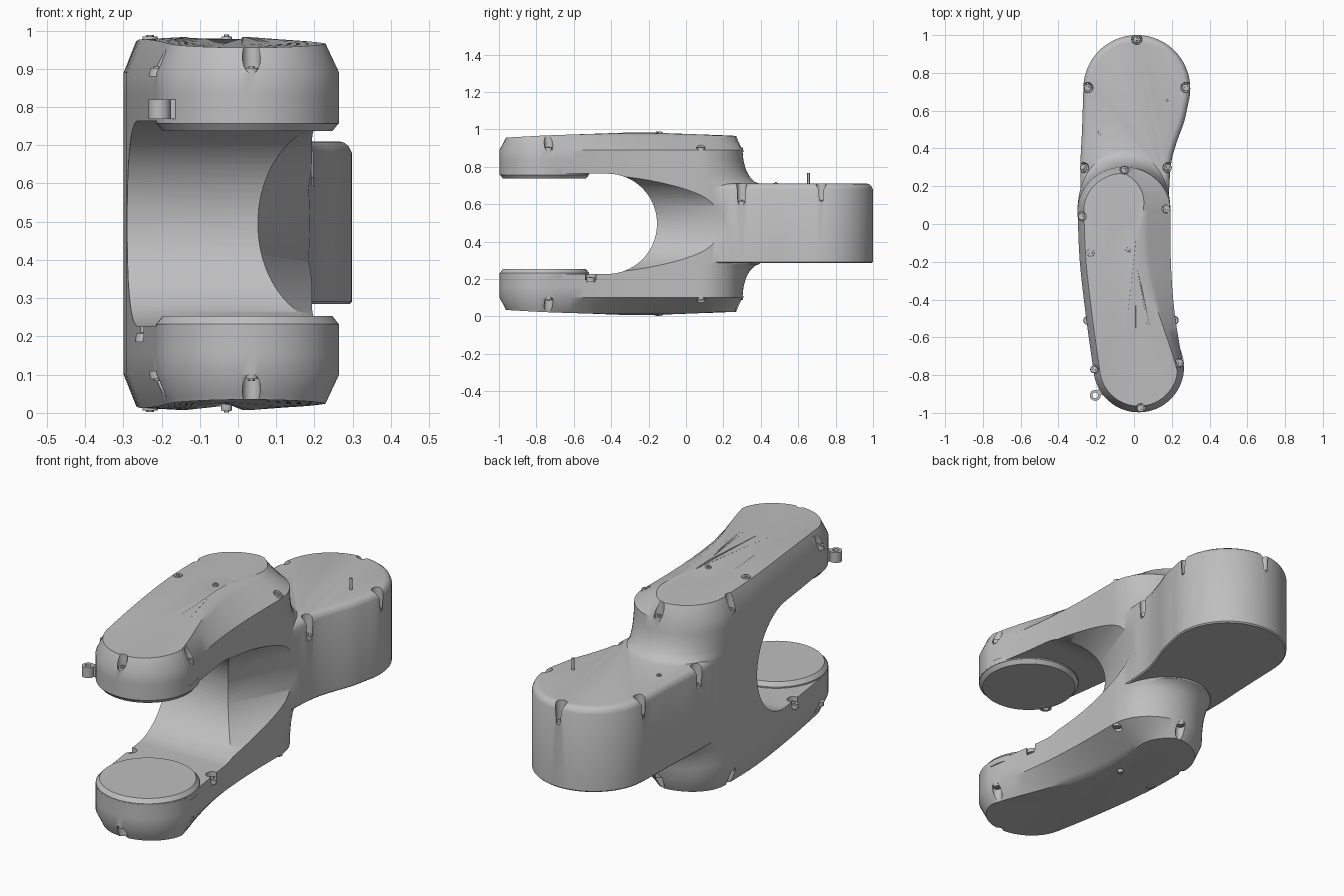
import bpy, bmesh, math
from mathutils import Vector

if "Cube" in bpy.data.objects:
    bpy.data.objects.remove(bpy.data.objects["Cube"], do_unlink=True)

MID = 0.495  # height of the symmetry plane


def material(name, value):
    m = bpy.data.materials.new(name)
    m.use_nodes = True
    m.diffuse_color = (value, value, value, 1)
    m.node_tree.nodes["Principled BSDF"].inputs["Base Color"].default_value = (value, value, value, 1)
    return m


GREY = material("plain grey", 0.52)


def finish(bm, name):
    bmesh.ops.recalc_face_normals(bm, faces=bm.faces)
    me = bpy.data.meshes.new(name)
    bm.to_mesh(me)
    bm.free()
    me.materials.append(GREY)
    ob = bpy.data.objects.new(name, me)
    bpy.context.collection.objects.link(ob)
    return ob


def activate(ob):
    bpy.ops.object.select_all(action='DESELECT')
    ob.select_set(True)
    bpy.context.view_layer.objects.active = ob


def smooth(ob, angle=32):
    activate(ob)
    bpy.ops.object.shade_smooth_by_angle(angle=math.radians(angle))


def loft_into(bm, loops):
    """Skin a list of equal-length closed loops and cap both ends."""
    rings = [[bm.verts.new(p) for p in loop] for loop in loops]
    n = len(rings[0])
    for a, b in zip(rings, rings[1:]):
        for i in range(n):
            j = (i + 1) % n
            bm.faces.new((a[i], a[j], b[j], b[i]))
    bm.faces.new(rings[0][::-1])
    bm.faces.new(rings[-1])


def loft(name, loops):
    bm = bmesh.new()
    loft_into(bm, loops)
    return finish(bm, name)


def tube(bm, x, y, z0, z1, r0, r1=None, sides=20):
    r1 = r0 if r1 is None else r1
    ring = [2 * math.pi * i / sides for i in range(sides)]
    loft_into(bm, [[(x + r * math.cos(a), y + r * math.sin(a), z) for a in ring]
                   for r, z in ((r0, z0), (r1, z1))])


def arc(cx, cy, rx, ry, a0, a1, n):
    return [Vector((cx + rx * math.cos(t), cy + ry * math.sin(t)))
            for t in (math.radians(a0 + (a1 - a0) * i / n) for i in range(n + 1))]


def spline(p0, points, p3, steps=4):
    """Interior samples of a smooth curve from p0 through points to p3."""
    pts = [p0] + [Vector(p) for p in points] + [p3]
    ext = [2 * pts[0] - pts[1]] + pts + [2 * pts[-1] - pts[-2]]
    out = []
    for k in range(len(pts) - 1):
        a, b, c, d = ext[k:k + 4]
        for s in range(steps):
            t = s / steps
            out.append(0.5 * (2 * b + (c - a) * t + (2 * a - 5 * b + 4 * c - d) * t * t
                              + (3 * b - a - 3 * c + d) * t ** 3))
    return out[1:]


def normals(loop):
    n = len(loop)
    res = []
    for i in range(n):
        t = (loop[(i + 1) % n] - loop[i - 1]).normalized()
        res.append(Vector((t.y, -t.x)))
    return res


# Fork outline in plan, counter-clockwise
nose = arc(0.025, -0.757, 0.24, 0.24, 186, 356, 32)
heel = arc(-0.053, 0.07, 0.246, 0.232, 0, 180, 32)
right = spline(nose[-1], [(0.215, -0.47), (0.195, -0.2)], heel[0])
left = spline(heel[-1], [(-0.287, -0.2), (-0.253, -0.5)], nose[0])
fork = nose + right + heel + left
fork_n = normals(fork)


def fork_loop(h, flare=0.0):
    return [(p.x, p.y + flare * (max(0, n.y) if p.y > 0.07 else 0), MID + h)
            for p, n in zip(fork, fork_n)]


def crown_loop(sign, shrink=1.0, rise=0.0, share=1.0, drop=0.0):
    """Inset loop of the crown, with a wide bevel along the +x side."""
    out = []
    for p, n in zip(fork, fork_n):
        t = min(1, max(0, (p.y + 0.85) / 0.8))
        width = 0.033 + 0.11 * t * t * (3 - 2 * t) * max(0, n.x)
        q = p - n * width * share
        q = Vector((-0.03, -0.25)) + (q - Vector((-0.03, -0.25))) * shrink
        h = 0.482 - 0.022 * ((p.y + 0.25) / 0.75) ** 2 + rise - drop
        out.append((q.x, q.y, MID + sign * h))
    return out


half = [fork_loop(h, f) for h, f in
        ((0.2, 0.1), (0.215, 0.09), (0.225, 0.065), (0.25, 0.04), (0.29, 0.018), (0.34, 0.005), (0.395, 0))]
half += [crown_loop(1, share=0.85, drop=0.012), crown_loop(1), crown_loop(1, 0.5, 0.006)]
mirrored = [[(x, y, 2 * MID - z) for x, y, z in loop] for loop in reversed(half)]
body = loft("forked_housing", mirrored + half)

# Rear joint housing
tail = arc(0.015, 0.717, 0.283, 0.283, -15, 180, 40)
rear = tail + spline(tail[-1], [(-0.275, 0.5), (-0.284, 0.3)], Vector((-0.28, 0.05)))
rear += [Vector((-0.28, 0.05)), Vector((0.18, 0.05))]
rear += spline(Vector((0.18, 0.05)), [(0.194, 0.3), (0.222, 0.42), (0.265, 0.54)], tail[0])
rear_n = normals(rear)
rear_body = loft("rear_housing", [[(p.x - n.x * d, p.y - n.y * d, z) for p, n in zip(rear, rear_n)]
                 for z, d in ((0.285, 0.006), (0.291, 0), (0.68, 0), (0.698, 0.008), (0.707, 0.02), (0.71, 0.032))])


# Fork gap, and the slanted scoop that opens it towards +x
def gap_profile(x, cy, depth, height, back):
    pts = arc(cy, MID, depth, height, -90, 90, 40)
    return [(x, back, MID - height)] + [(x, p.x, p.y) for p in pts] + [(x, back, MID + height)]


gap = loft("gap_cutter", [gap_profile(x, -0.42, 0.265, 0.268, -1.3) for x in (-0.6, 0.6)])
scoop = loft("scoop_cutter", [gap_profile(x, 2.73 * (x - 0.05) - 0.96, 0.8, 0.262, -2.5)
                              for x in (-0.05, 0.34)])

# Screw pockets along the rims
fork_screws = [(0.035, -0.975), (-0.212, -0.77), (0.242, -0.735), (-0.277, 0.04), (0.172, 0.08), (-0.05, 0.287)]
rear_screws = [(0.015, 0.978), (-0.245, 0.722), (0.275, 0.722), (-0.267, 0.298), (0.18, 0.298)]
inner_screws = [(0.212, -0.51), (-0.245, -0.51)]
bm = bmesh.new()
for x, y in fork_screws:
    tube(bm, x, y, MID + 0.395, MID + 0.6, 0.023, 0.026)
    tube(bm, x, y, MID - 0.6, MID - 0.395, 0.026, 0.023)
for x, y in rear_screws:
    tube(bm, x, y, 0.605, 0.78, 0.024, 0.03)
for x, y in inner_screws:
    tube(bm, x, y, 0.195, 0.3, 0.03)
pockets = finish(bm, "pocket_cutter")

activate(body)
for tool, op in ((rear_body, 'UNION'), (gap, 'DIFFERENCE'), (scoop, 'DIFFERENCE'), (pockets, 'DIFFERENCE')):
    mod = body.modifiers.new(tool.name, 'BOOLEAN')
    mod.object, mod.operation, mod.solver = tool, op, 'EXACT'
    bpy.ops.object.modifier_apply(modifier=mod.name)
    bpy.data.objects.remove(tool, do_unlink=True)
smooth(body)

# Round pads facing each other on the fork tips
for name, s in (("upper_pad", 1), ("lower_pad", -1)):
    bm = bmesh.new()
    tube(bm, 0.025, -0.757, MID + s * 0.29, MID + s * 0.262, 0.2395, sides=64)
    tube(bm, 0.025, -0.757, MID + s * 0.264, MID + s * 0.242, 0.2395, 0.222, sides=64)
    smooth(finish(bm, name), 25)

# Screw heads with a small raised drive
bm = bmesh.new()


def screw(x, y, z, s, r=0.02):
    tube(bm, x, y, z - s * 0.01, z + s * 0.012, r, r * 0.9)
    tube(bm, x, y, z + s * 0.01, z + s * 0.016, r * 0.5, r * 0.45, sides=6)


for s in (1, -1):
    for x, y in fork_screws:
        screw(x, y, MID + s * 0.395, s)
    screw(-0.23, -0.152, MID + s * 0.477, s, 0.022)
    screw(-0.03, -0.138, MID + s * 0.478, s, 0.015)
for x, y in rear_screws:
    screw(x, y, 0.605, 1)
for x, y in inner_screws:
    screw(x, y, 0.195, 1, 0.024)
screw(-0.185, 0.48, 0.702, 1, 0.013)
smooth(finish(bm, "screws"))

# Thin pin on the rear housing
bm = bmesh.new()
tube(bm, 0.175, 0.655, 0.69, 0.768, 0.007, sides=12)
smooth(finish(bm, "pin"))

# Cable eyelet beside the upper fork tip
bm = bmesh.new()
ring = [2 * math.pi * i / 24 for i in range(24)]
rings = [[bm.verts.new((-0.205 + r * math.cos(a), -0.907 + r * math.sin(a), z)) for a in ring]
         for r, z in ((0.029, 0.768), (0.029, 0.82), (0.015, 0.82), (0.015, 0.768))]
for k in range(4):
    a, b = rings[k], rings[(k + 1) % 4]
    for i in range(24):
        j = (i + 1) % 24
        bm.faces.new((a[i], a[j], b[j], b[i]))
tube(bm, -0.168, -0.885, 0.769, 0.819, 0.022)
smooth(finish(bm, "cable_eyelet"))
